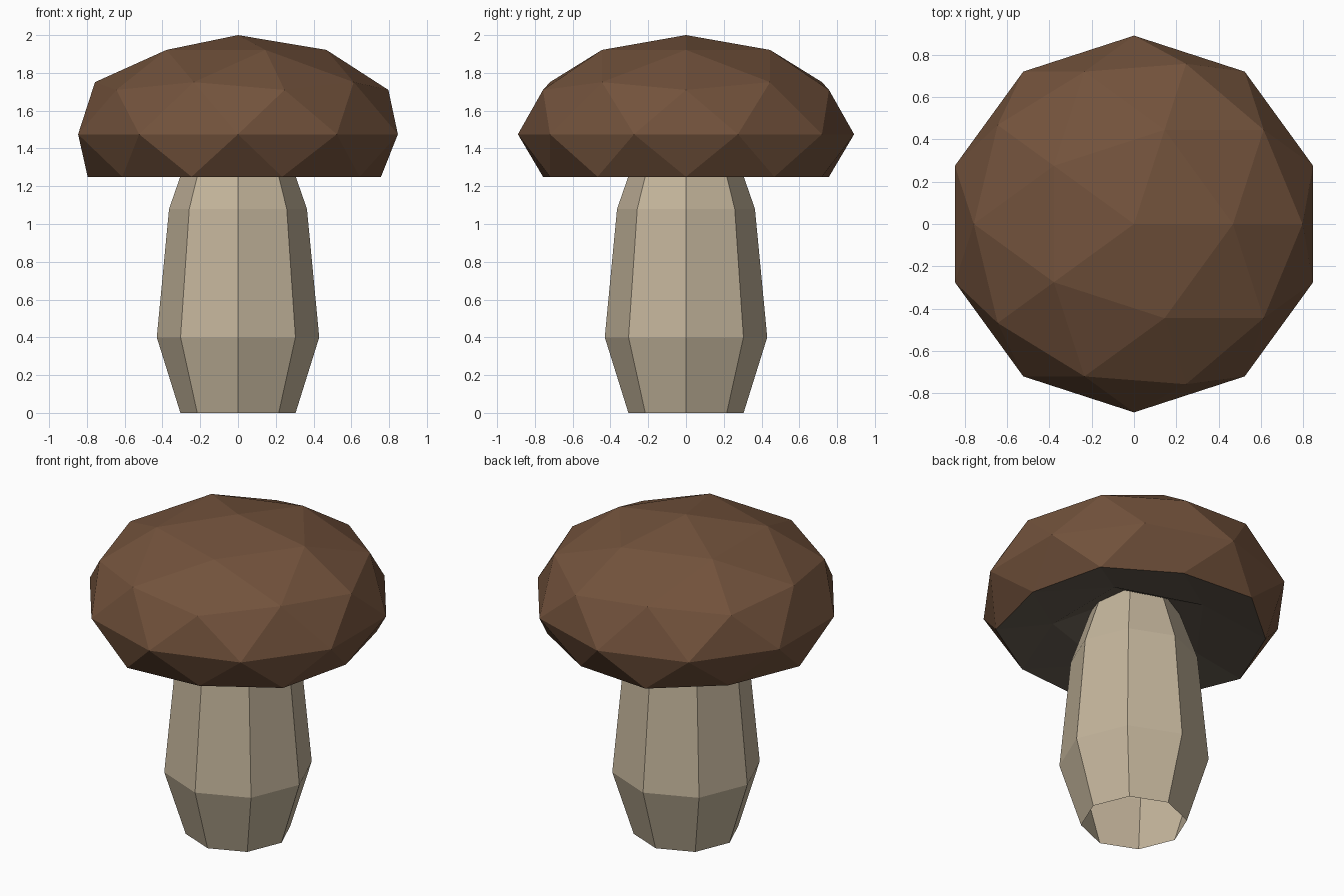
import bpy, bmesh
from math import cos, sin, pi, hypot

if "Cube" in bpy.data.objects:
    bpy.data.objects.remove(bpy.data.objects["Cube"])


def material(name, rgb):
    m = bpy.data.materials.new(name)
    m.diffuse_color = (*rgb, 1.0)
    m.use_nodes = True
    m.node_tree.nodes["Principled BSDF"].inputs["Base Color"].default_value = m.diffuse_color
    return m


def make_object(name, bm, mats):
    mesh = bpy.data.meshes.new(name)
    bm.to_mesh(mesh)
    bm.free()
    for m in mats:
        mesh.materials.append(m)
    obj = bpy.data.objects.new(name, mesh)
    bpy.context.collection.objects.link(obj)
    return obj


cap_brown = material("cap_brown", (0.17, 0.085, 0.045))
gill_grey = material("gill_grey", (0.13, 0.105, 0.08))
stem_cream = material("stem_cream", (0.55, 0.46, 0.33))

# Stem: eight-sided lathe, open at the foot, its top tucked inside the cap
profile = [(0.305, 0.0), (0.43, 0.40), (0.365, 1.08), (0.25, 1.41)]
SIDES = 8
bm = bmesh.new()
rings = [[bm.verts.new((r * cos(2 * pi * i / SIDES), r * sin(2 * pi * i / SIDES), z))
          for i in range(SIDES)] for r, z in profile]
for low, high in zip(rings, rings[1:]):
    for i in range(SIDES):
        j = (i + 1) % SIDES
        bm.faces.new((low[i], low[j], high[j], high[i]))
make_object("stem", bm, [stem_cream])

# Cap: squashed icosphere whose lower part is pushed up into a hollow underside
RADIUS, HALF_HEIGHT, MID_Z = 0.89, 0.525, 1.475
RIM_Z, HOLLOW_Z, PEAK_Z = 1.25, 1.30, 1.52
bm = bmesh.new()
bmesh.ops.create_icosphere(bm, subdivisions=2, radius=1.0)
underside = [f for f in bm.faces if all(v.co.z < -0.3 for v in f.verts)]
for f in underside:
    f.material_index = 1
for v in bm.verts:
    x, y, z = v.co
    new_z = MID_Z + HALF_HEIGHT * z
    if z < -0.3:
        spread = hypot(x, y)
        new_z = RIM_Z if spread > 0.7 else HOLLOW_Z if spread > 0.1 else PEAK_Z
    v.co = (x * RADIUS, y * RADIUS, new_z)
make_object("cap", bm, [cap_brown, gill_grey])
